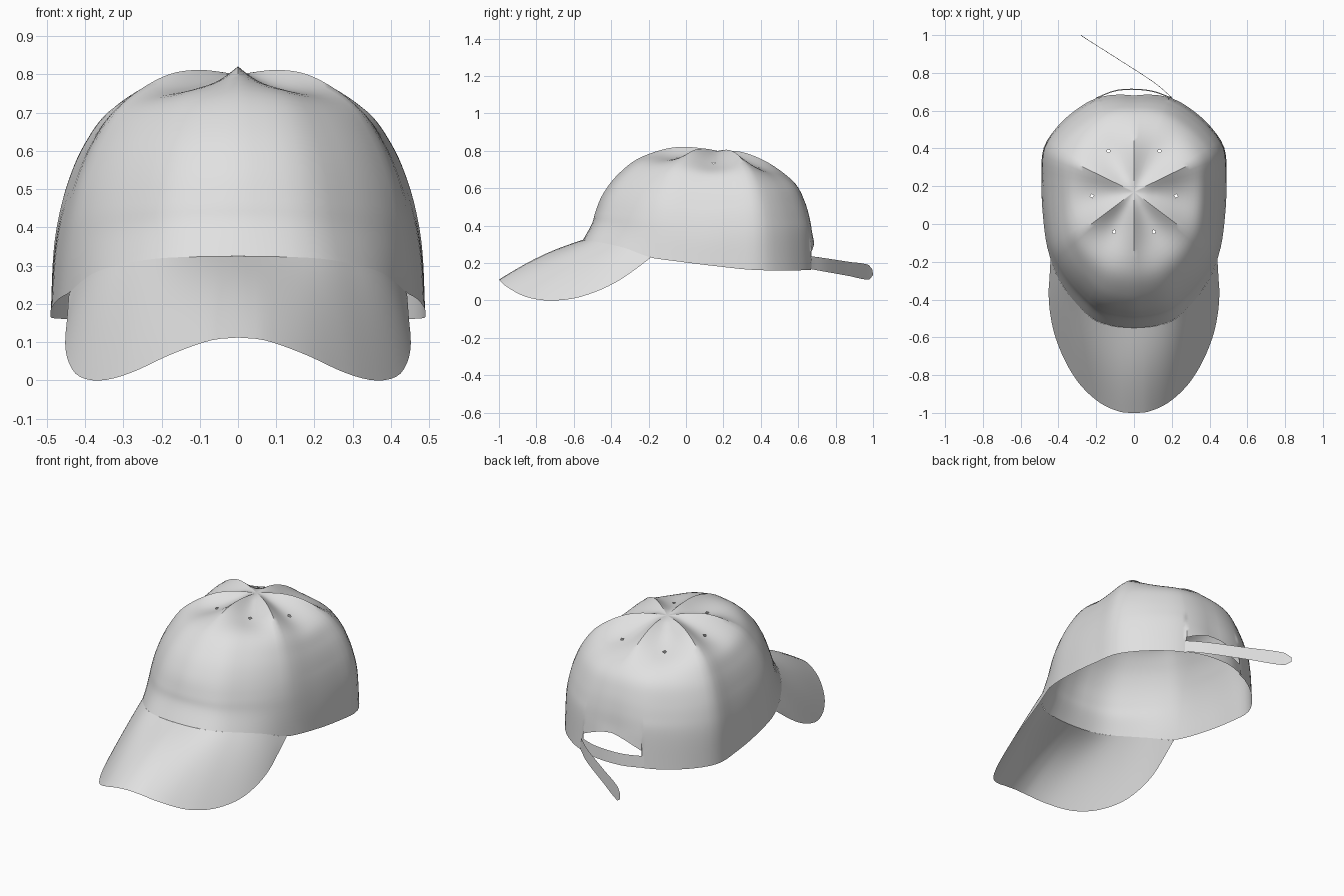
import bpy, bmesh, math

if "Cube" in bpy.data.objects:
    bpy.data.objects.remove(bpy.data.objects["Cube"])

fabric = bpy.data.materials.new("light_grey_fabric")
fabric.diffuse_color = (0.75, 0.75, 0.75, 1)
fabric.use_nodes = True
fabric.node_tree.nodes["Principled BSDF"].inputs["Base Color"].default_value = fabric.diffuse_color


def curve(keys, t):
    """Smooth interpolation through keys (t, v1, v2, ...)."""
    t = max(keys[0][0], min(keys[-1][0], t))
    i = max(k for k in range(len(keys) - 1) if keys[k][0] <= t)
    a, b = keys[i], keys[i + 1]
    p, n = keys[max(i - 1, 0)], keys[min(i + 2, len(keys) - 1)]
    h = b[0] - a[0]
    s = (t - a[0]) / h
    out = []
    for c in range(1, len(a)):
        m0 = (b[c] - p[c]) / (b[0] - p[0]) * h
        m1 = (n[c] - a[c]) / (n[0] - a[0]) * h
        out.append((2*s**3 - 3*s*s + 1) * a[c] + (s**3 - 2*s*s + s) * m0
                   + (3*s*s - 2*s**3) * b[c] + (s**3 - s*s) * m1)
    return out


def sheet(name, rows, closed=False, holes=(), angle=40):
    """Grid surface through rows of points, with optional small holes."""
    bm = bmesh.new()
    grid = [[bm.verts.new(p) for p in row] for row in rows]
    n = len(rows[0])
    for a, b in zip(grid, grid[1:]):
        for j in range(n if closed else n - 1):
            k = (j + 1) % n
            bm.faces.new((a[j], a[k], b[k], b[j]))
    bmesh.ops.remove_doubles(bm, verts=bm.verts, dist=0.0003)
    for hx, hy in holes:
        v = min((v for v in bm.verts if v.co.z > 0.5),
                key=lambda v: (v.co.x - hx)**2 + (v.co.y - hy)**2)
        res = bmesh.ops.bevel(bm, geom=[v], offset=0.011, segments=1,
                              affect='VERTICES', offset_type='OFFSET')
        bmesh.ops.delete(bm, geom=res["faces"], context='FACES')
    bmesh.ops.recalc_face_normals(bm, faces=bm.faces)
    if sum(f.normal.z * f.calc_area() for f in bm.faces) < -1e-2:
        bmesh.ops.reverse_faces(bm, faces=bm.faces)
    me = bpy.data.meshes.new(name)
    bm.to_mesh(me)
    bm.free()
    me.materials.append(fabric)
    ob = bpy.data.objects.new(name, me)
    bpy.context.collection.objects.link(ob)
    bpy.context.view_layer.objects.active = ob
    ob.select_set(True)
    bpy.ops.object.shade_smooth_by_angle(angle=math.radians(angle))
    ob.select_set(False)
    return ob


# Crown: plan radius and lower edge height by angle from the front
CY = 0.17
SEAMS = [0, 53, 116, 180]
RADIUS = [(0, .72), (16, .712), (28, .662), (45, .592), (53, .56), (70, .508), (85, .49),
          (100, .497), (116, .532), (130, .533), (143, .532), (159, .534), (180, .51)]
EDGE = [(0, .325), (16, .32), (28, .302), (38, .278), (47, .243), (53, .225),
        (90, .185), (116, .162), (180, .168)]
# Profiles: radius factor and height, from lower edge to apex
FRONT = [(.935, .41), (.91, .47), (.86, .56), (.76, .66), (.6, .755), (.38, .812), (.2, .82), (0, .80)]
SIDE = [(.99, .33), (.96, .44), (.91, .53), (.83, .62), (.71, .71), (.47, .785), (.25, .808), (0, .80)]
BACK = [(.985, .36), (.96, .44), (.91, .53), (.82, .62), (.64, .70), (.44, .76), (.22, .797), (0, .80)]
OPENING = 159.5


def place(a, r, z):
    return (r * math.sin(math.radians(a)), CY - r * math.cos(math.radians(a)), z)


def crown_column(a, rows):
    side, a = (-1 if a < 0 else 1), abs(a)
    R = curve(RADIUS, a)[0]
    zb = curve(EDGE, a)[0]
    if a > OPENING:                      # arched cut above the strap
        zb = .262 + .058 * math.sin((a - OPENING) / (180 - OPENING) * math.pi / 2)
    A, B, w = (FRONT, SIDE, a / 85) if a < 85 else (SIDE, BACK, (a - 85) / 95)
    w = w * w * (3 - 2 * w)
    keys = [(0, 1, zb)] + [(i + 1, p[0]*(1-w) + q[0]*w, p[1]*(1-w) + q[1]*w)
                           for i, (p, q) in enumerate(zip(A, B))]
    s = max(k for k in range(3) if SEAMS[k] <= a)
    bow = math.sin(math.pi * (a - SEAMS[s]) / (SEAMS[s + 1] - SEAMS[s]))
    col = []
    for j in range(rows + 1):
        f, z = curve(keys, 8 * j / rows)
        r = max(f, 0) * R
        # panels sink between the raised seams near the top
        z -= .05 * bow * math.exp(-((r - .23) / .15)**2) * min(1, r / .1)
        r -= .014 * bow * f * min(1, j / 14)
        col.append(place(side * a, r, z))
    return col


half = [SEAMS[s] + (SEAMS[s + 1] - SEAMS[s]) * k / 14 for s in range(3) for k in range(14)]
half = sorted(half + [OPENING - .15, OPENING + .15])
angles = half + [180] + [-a for a in reversed(half[1:])]
cols = [crown_column(a, 40) for a in angles]
eyelets = [place(s * a, r, 0)[:2] for s in (-1, 1) for a, r in ((26.5, .245), (84.5, .23), (148, .25))]
sheet("crown", list(zip(*cols)), closed=True, holes=eyelets)

# Brim: from the crown's lower edge out to a drooping curved rim
RIM = [(0, 0, -1.0, .112), (.1, .07, -.995, .105), (.25, .175, -.95, .068), (.4, .28, -.857, .02),
       (.52, .357, -.74, .0), (.64, .416, -.6, .011), (.74, .443, -.48, .048),
       (.84, .452, -.37, .10), (.92, .447, -.28, .16), (1, .442, -.19, .228)]


def brim_row(v, n=30):
    row = []
    for k in range(-n, n + 1):
        u = abs(k) / n
        a = 51 * u
        inner = place(a, curve(RADIUS, a)[0], curve(EDGE, a)[0])
        p = [i + (o - i) * v for i, o in zip(inner, curve(RIM, u))]
        p[2] += .02 * math.sin(math.pi * v) * (1 - u)
        row.append((math.copysign(p[0], k), p[1], p[2]))
    return row


sheet("brim", [brim_row(i / 12) for i in range(13)])


# Straps: nearly upright ribbons given as (t, x, y, lower z, upper z)
def ribbon(name, keys, n=24, lean=.006):
    pts = [curve(keys, keys[-1][0] * i / n) for i in range(n + 1)]
    sheet(name, [[(x, y, lo) for x, y, lo, hi in pts],
                 [(x, y - lean, hi) for x, y, lo, hi in pts]])


ribbon("adjuster_strap", [(0, -.2, .67, .167, .232), (1, -.1, .708, .167, .232), (2, 0, .716, .167, .232),
                          (3, .1, .705, .167, .232), (4, .2, .67, .167, .232)])
ribbon("strap_tail", [(0, .2, .672, .167, .237), (1, .1, .755, .152, .225), (2, -.08, .872, .131, .207),
                      (2.9, -.25, .98, .112, .19), (3, -.28, 1.0, .135, .165)], 30, .003)
